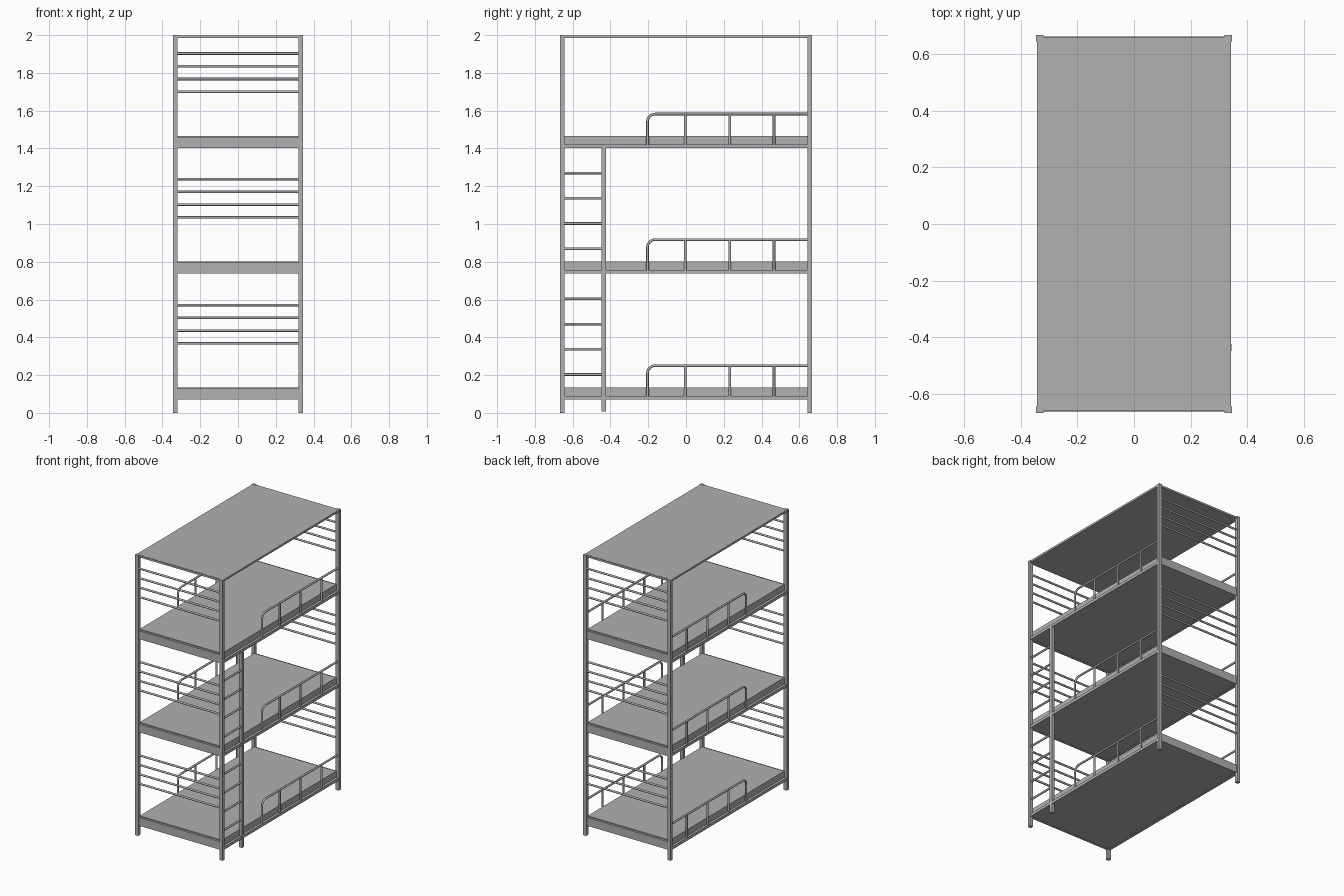
import bpy
import math

if "Cube" in bpy.data.objects:
    bpy.data.objects.remove(bpy.data.objects["Cube"])

GREY = (0.44, 0.44, 0.44, 1)
metal = bpy.data.materials.new("plain grey")
metal.use_nodes = True
metal.diffuse_color = GREY
metal.node_tree.nodes["Principled BSDF"].inputs["Base Color"].default_value = GREY


def box(name, x, y, z):
    """Box from (min, max) ranges on each axis."""
    bpy.ops.mesh.primitive_cube_add(size=1, location=[sum(r) / 2 for r in (x, y, z)])
    ob = bpy.context.object
    ob.name = name
    ob.scale = [abs(r[1] - r[0]) for r in (x, y, z)]
    bpy.ops.object.transform_apply(location=False, rotation=False, scale=True)
    ob.data.materials.append(metal)
    return ob


def tube(name, points, radius=0.007):
    """Round bar that follows a path."""
    curve = bpy.data.curves.new(name, "CURVE")
    curve.dimensions = "3D"
    curve.bevel_depth = radius
    curve.bevel_resolution = 2
    curve.use_fill_caps = True
    spline = curve.splines.new("POLY")
    spline.points.add(len(points) - 1)
    for p, co in zip(spline.points, points):
        p.co = (*co, 1)
    ob = bpy.data.objects.new(name, curve)
    bpy.context.collection.objects.link(ob)
    bpy.ops.object.select_all(action="DESELECT")
    ob.select_set(True)
    bpy.context.view_layer.objects.active = ob
    bpy.ops.object.convert(target="MESH")
    ob = bpy.context.object
    ob.name = name
    ob.data.materials.clear()
    ob.data.materials.append(metal)
    bpy.ops.object.shade_smooth_by_angle(angle=math.radians(50))
    return ob


XO, XI = 0.345, 0.32      # post outer and inner faces
YO, YI = 0.667, 0.644
XC, YC = 0.332, 0.655     # post centre lines
DECKS = (0.07, 0.737, 1.402)

# Corner posts
for sx in (-1, 1):
    for sy in (-1, 1):
        box("corner_post", (sx * XI, sx * XO), (sy * YI, sy * YO), (0, 2))

# Roof panel and its end beams
box("roof_panel", (-0.342, 0.342), (-0.653, 0.653), (1.985, 1.999))
for sy in (-1, 1):
    box("roof_end_beam", (-XI, XI), (sy * 0.645, sy * 0.66), (1.985, 1.998))

for base in DECKS:
    # Mattress, end boards and side beams
    box("mattress", (-0.325, 0.325), (-0.645, 0.645), (base + 0.001, base + 0.064))
    for sy in (-1, 1):
        box("end_board", (-XI, XI), (sy * 0.64, sy * 0.66), (base, base + 0.058))
        # Head and foot bars
        for i in range(4):
            z = base + 0.298 + i * 0.0675
            tube("end_bar", [(-XI, sy * YC, z), (XI, sy * YC, z)])
    for sx in (-1, 1):
        box("side_beam", (sx * 0.318, sx * 0.342), (-YI, YI), (base, base + 0.02))
        # Guard rail with a rounded front corner
        x, top, bend, start = sx * XC, base + 0.18, 0.04, -0.204
        path = [(x, start, base + 0.018)]
        for i in range(7):
            a = math.pi / 2 * i / 6
            path.append((x, start + bend * (1 - math.cos(a)),
                         top - bend * (1 - math.sin(a))))
        path.append((x, YI, top))
        tube("guard_rail", path)
        for y in (-0.004, 0.232, 0.466):
            tube("guard_upright", [(x, y, base + 0.018), (x, y, top)])

# Ladder on the left side
box("ladder_post", (XI, 0.3445), (-0.448, -0.424), (0.008, 1.402))
for first in (0.203, 0.869):
    for i in range(4):
        z = first + i * 0.1335
        tube("ladder_rung", [(XC, -YI, z), (XC, -0.447, z)])
